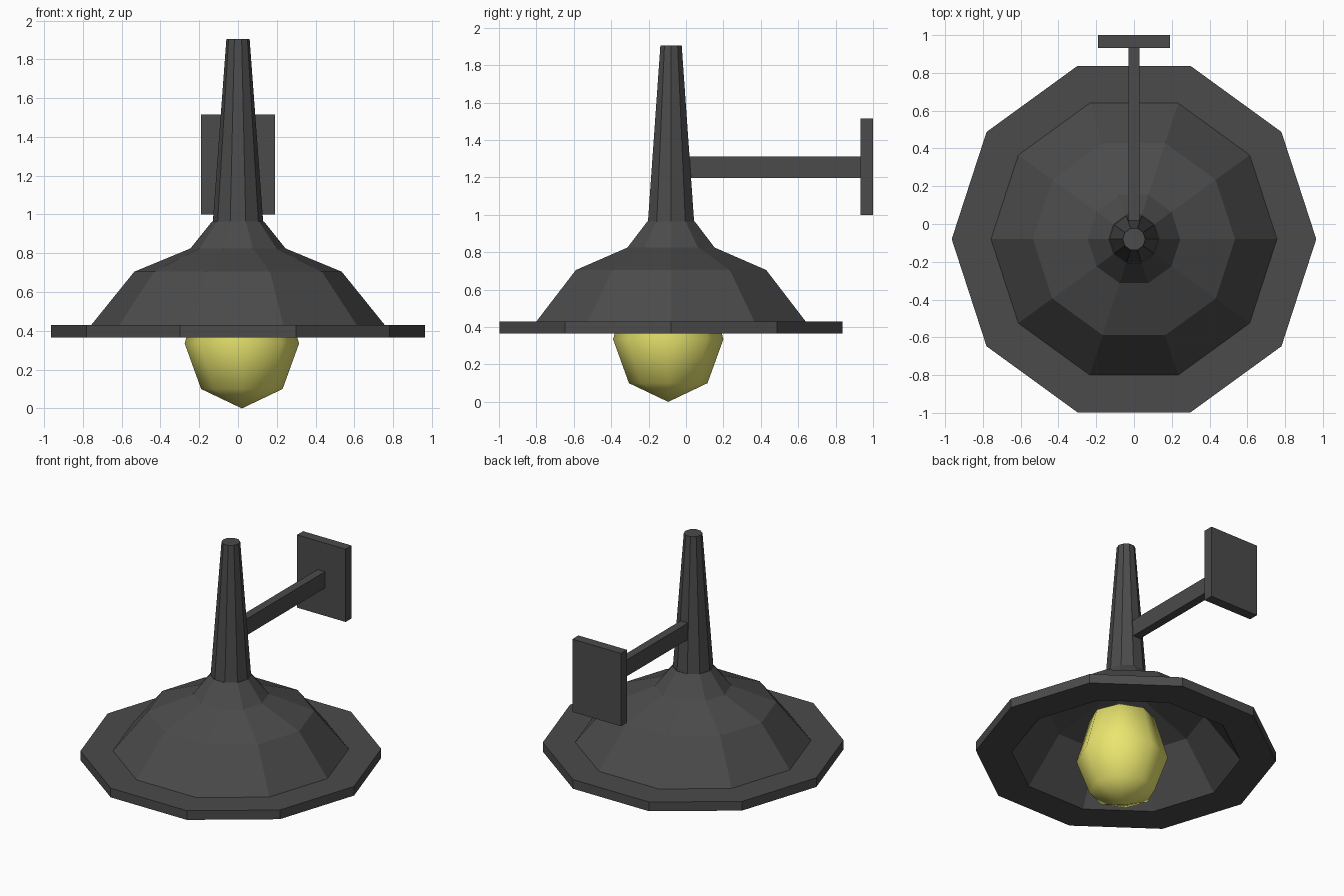
import bpy, bmesh
from math import sin, cos, tau

if "Cube" in bpy.data.objects:
    bpy.data.objects.remove(bpy.data.objects["Cube"])

def material(name, rgb):
    m = bpy.data.materials.new(name)
    m.diffuse_color = (*rgb, 1)
    m.use_nodes = True
    m.node_tree.nodes["Principled BSDF"].inputs["Base Color"].default_value = m.diffuse_color
    return m

METAL = material("dark_metal", (0.07, 0.07, 0.07))
GLOW = material("warm_glass", (0.82, 0.79, 0.16))

def finish(name, bm, mat, smooth=False):
    bmesh.ops.recalc_face_normals(bm, faces=bm.faces)
    for f in bm.faces:
        f.smooth = smooth
    me = bpy.data.meshes.new(name)
    bm.to_mesh(me)
    bm.free()
    me.materials.append(mat)
    ob = bpy.data.objects.new(name, me)
    bpy.context.collection.objects.link(ob)
    return ob

def lathe(name, profile, sides, center, mat, smooth=False):
    """Revolve (radius, z) points; radius 0 makes a pole."""
    bm = bmesh.new()
    cx, cy = center
    rings = []
    for r, z in profile:
        n = sides if r > 0 else 1
        rings.append([bm.verts.new((cx + r * cos(tau * i / sides),
                                    cy + r * sin(tau * i / sides), z)) for i in range(n)])
    for a, b in zip(rings, rings[1:]):
        for i in range(sides):
            j = (i + 1) % sides
            quad = [a[i % len(a)], a[j % len(a)], b[j % len(b)], b[i % len(b)]]
            bm.faces.new(list(dict.fromkeys(quad)))
    for end in (rings[0], rings[-1]):
        if len(end) > 1:
            bm.faces.new(end)
    return finish(name, bm, mat, smooth)

def box(name, lo, hi, mat):
    bm = bmesh.new()
    bmesh.ops.create_cube(bm, size=1)
    for v in bm.verts:
        v.co = [(l + h) / 2 + c * (h - l) for l, h, c in zip(lo, hi, v.co)]
    return finish(name, bm, mat)

AXIS = (0, -0.08)

# Ten-sided hollow shade: inside from the crown down, then rim and outside up
lathe("lamp_shade", [(0, 0.90), (0.22, 0.80), (0.505, 0.68), (0.735, 0.365),
                     (0.965, 0.365), (0.965, 0.43), (0.757, 0.43), (0.535, 0.705),
                     (0.245, 0.825), (0.133, 0.965), (0, 0.965)], 10, AXIS, METAL)

# Tapered stem
lathe("stem", [(0.13, 0.96), (0.06, 1.905)], 10, AXIS, METAL)

# Egg-shaped bulb
lathe("bulb", [(0, 0), (0.21, 0.10), (0.295, 0.335), (0.21, 0.63), (0, 0.75)],
      8, (0.02, -0.095), GLOW, smooth=True)

# Wall arm and mounting plate
box("wall_arm", (-0.029, -0.06, 1.197), (0.029, 0.94, 1.313), METAL)
box("wall_plate", (-0.19, 0.932, 1.0), (0.19, 1.0, 1.515), METAL)
